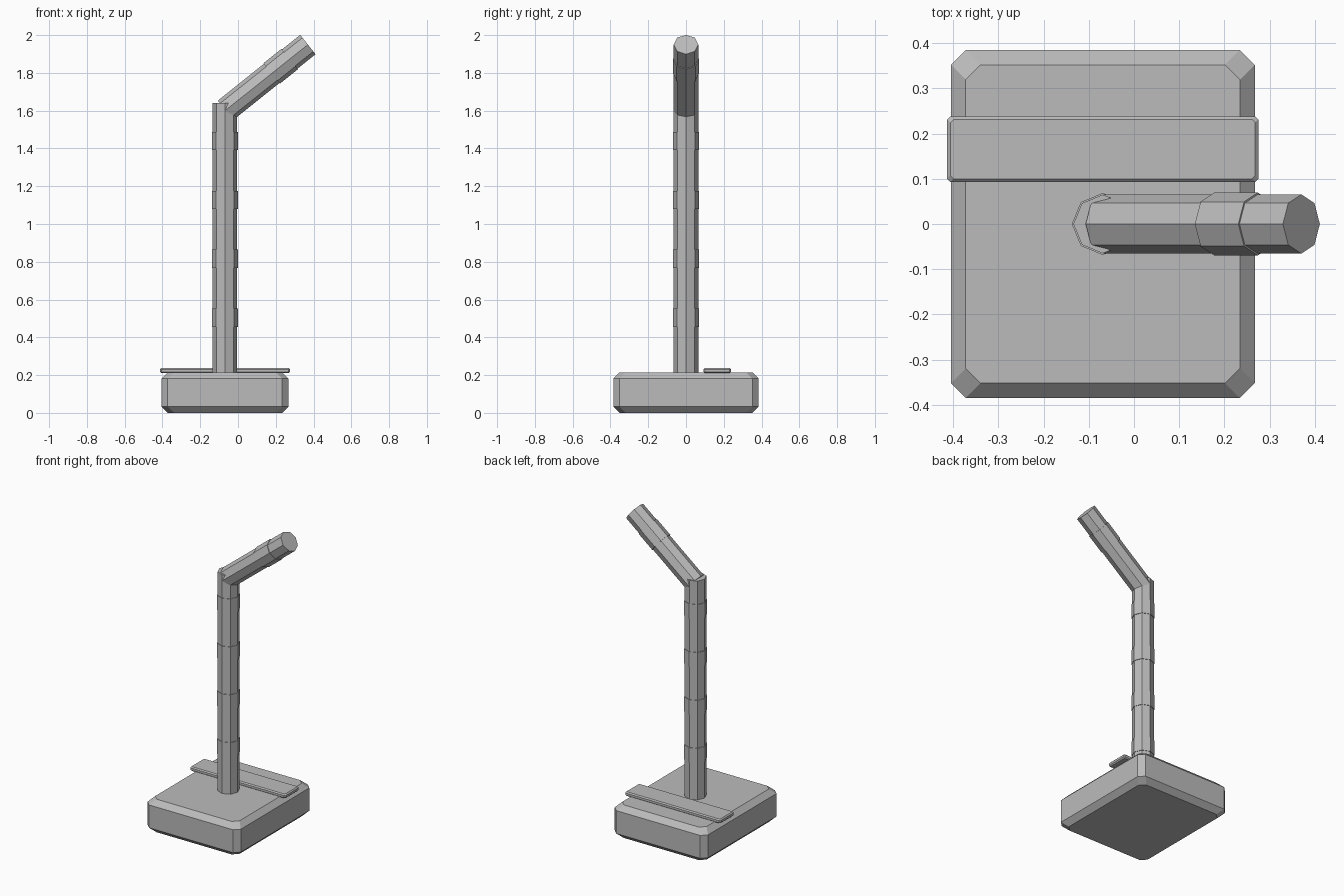
import bpy
import bmesh
import math
from mathutils import Vector

cube = bpy.data.objects.get("Cube")
if cube:
    bpy.data.objects.remove(cube, do_unlink=True)

grey = bpy.data.materials.new("plain_grey")
grey.use_nodes = True
grey.diffuse_color = (0.5, 0.5, 0.5, 1)
grey.node_tree.nodes["Principled BSDF"].inputs["Base Color"].default_value = (0.5, 0.5, 0.5, 1)


def add_object(name, bm):
    bmesh.ops.recalc_face_normals(bm, faces=bm.faces)
    mesh = bpy.data.meshes.new(name)
    bm.to_mesh(mesh)
    bm.free()
    mesh.materials.append(grey)
    obj = bpy.data.objects.new(name, mesh)
    bpy.context.collection.objects.link(obj)
    return obj


def chamfered_slab(name, center, size, cut):
    """Box with cut corners, lofted through four octagonal rings."""
    bm = bmesh.new()
    hx, hy, hz = (s / 2 for s in size)
    rings = []
    for z, inset in ((-hz, cut), (cut - hz, 0), (hz - cut, 0), (hz, cut)):
        a, b = hx - inset, hy - inset
        outline = [(a, cut - b), (a, b - cut), (a - cut, b), (cut - a, b),
                   (-a, b - cut), (-a, cut - b), (cut - a, -b), (a - cut, -b)]
        rings.append([bm.verts.new((x, y, z)) for x, y in outline])
    for low, high in zip(rings, rings[1:]):
        for i in range(8):
            j = (i + 1) % 8
            bm.faces.new((low[i], low[j], high[j], high[i]))
    bm.faces.new(rings[0])
    bm.faces.new(rings[-1])
    obj = add_object(name, bm)
    obj.location = center
    return obj


def octagon_rod(name, start, end, radius):
    """Eight-sided rod in the xz plane with a corner facing sideways."""
    start, end = Vector(start), Vector(end)
    axis = end - start
    bm = bmesh.new()
    bmesh.ops.create_cone(bm, cap_ends=True, segments=8, radius1=radius,
                          radius2=radius, depth=axis.length)
    # Turn a corner onto the x axis whatever the primitive's starting angle
    v = bm.verts[:][0].co
    turn = -math.atan2(v.y, v.x)
    for vert in bm.verts:
        x, y = vert.co.x, vert.co.y
        vert.co.x = x * math.cos(turn) - y * math.sin(turn)
        vert.co.y = x * math.sin(turn) + y * math.cos(turn)
    obj = add_object(name, bm)
    obj.location = (start + end) / 2
    obj.rotation_euler = (0, math.atan2(axis.x, axis.z), 0)
    return obj


# Base and the flat bar lying across it
chamfered_slab("base", (-0.069, 0, 0.1075), (0.672, 0.77, 0.215), 0.033)
chamfered_slab("cross_bar", (-0.069, 0.1655, 0.224), (0.688, 0.145, 0.028), 0.007)

# Upright post with four slightly raised bands
post_x = -0.069
octagon_rod("post", (post_x, 0, 0.1), (post_x, 0, 1.64), 0.065)
for i in range(4):
    z = 0.455 + 0.312 * i
    octagon_rod(f"post_band_{i + 1}", (post_x, 0, z), (post_x, 0, z + 0.097), 0.0685)

# Sloping arm with one raised band
arm_start = Vector((-0.066, 0, 1.602))
arm_end = Vector((0.37, 0, 1.95))
along = (arm_end - arm_start).normalized()
octagon_rod("arm", arm_start, arm_end, 0.0655)
octagon_rod("arm_band", arm_start + along * 0.312, arm_start + along * 0.435, 0.0695)
